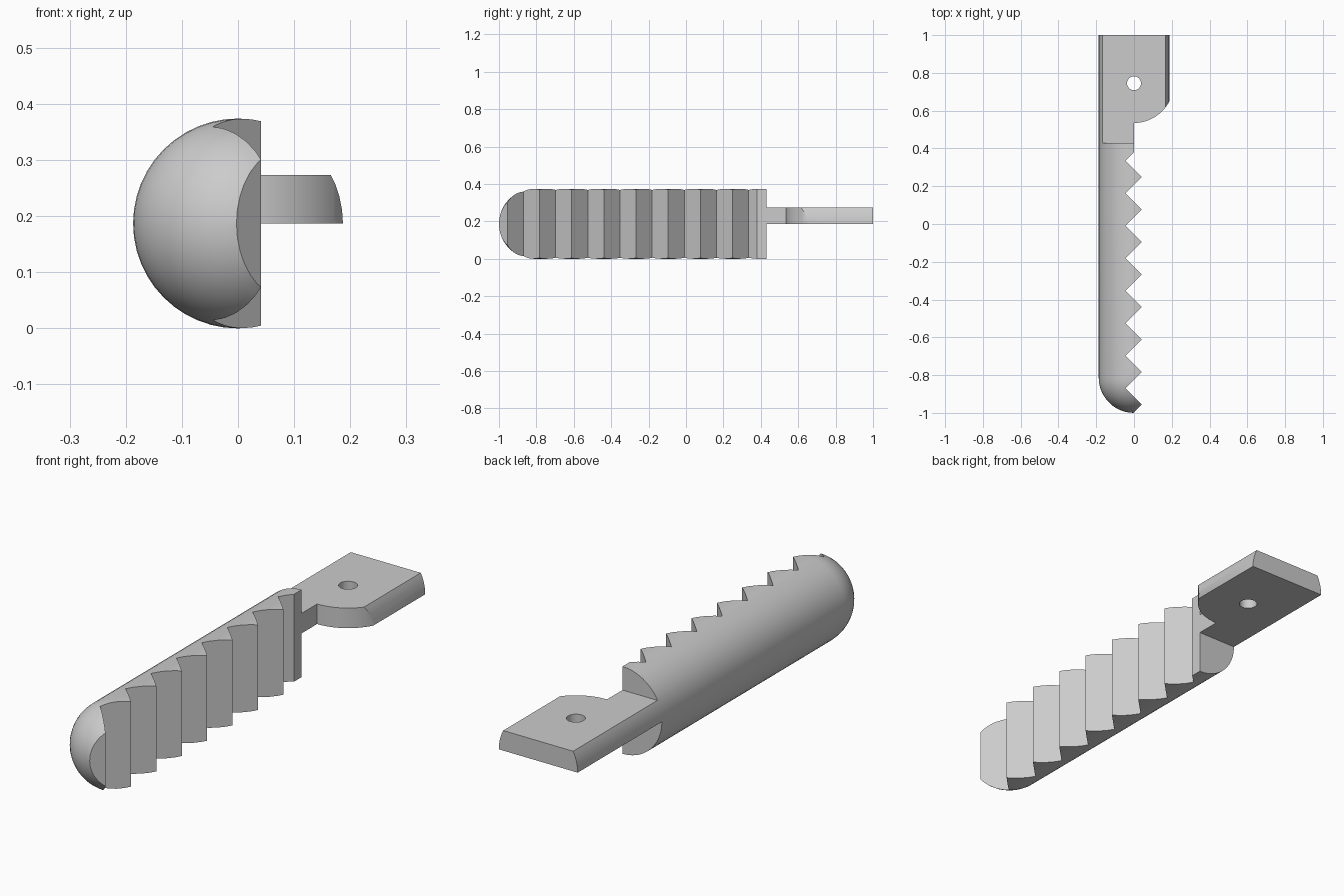
import bpy, bmesh, math
from mathutils import Matrix, Vector

old = bpy.data.objects.get("Cube")
if old:
    bpy.data.objects.remove(old, do_unlink=True)

R = 0.187          # handle radius, also the height of its axis
NOSE = R - 1       # centre of the rounded nose
SHOULDER = 0.43    # where the grip ends and the tang begins
HOLE = (0, 0.745)
PITCH = 0.172

grey = bpy.data.materials.new("grey")
grey.use_nodes = True
grey.diffuse_color = (0.6, 0.6, 0.6, 1)
grey.node_tree.nodes["Principled BSDF"].inputs["Base Color"].default_value = grey.diffuse_color


def make(name, bm):
    bmesh.ops.recalc_face_normals(bm, faces=bm.faces)
    mesh = bpy.data.meshes.new(name)
    bm.to_mesh(mesh)
    bm.free()
    mesh.materials.append(grey)
    ob = bpy.data.objects.new(name, mesh)
    bpy.context.collection.objects.link(ob)
    return ob


def prism(name, outline, z0, z1):
    bm = bmesh.new()
    face = bm.faces.new([bm.verts.new((x, y, z0)) for x, y in outline])
    side = bmesh.ops.extrude_face_region(bm, geom=[face])["geom"]
    bmesh.ops.translate(bm, vec=(0, 0, z1 - z0),
                        verts=[v for v in side if isinstance(v, bmesh.types.BMVert)])
    return make(name, bm)


def arc(centre, r, a0, a1, n):
    angles = [math.radians(a0 + (a1 - a0) * i / n) for i in range(n + 1)]
    return [(centre[0] + r * math.cos(a), centre[1] + r * math.sin(a)) for a in angles]


# Round bar with a hemispherical nose, revolved about its long axis
bm = bmesh.new()
points = [(0, 1)] + [(R, 1)] + arc((0, NOSE), R, 0, -90, 12)
verts = [bm.verts.new((x, y, R)) for x, y in points]
edges = [bm.edges.new(pair) for pair in zip(verts, verts[1:])]
bmesh.ops.spin(bm, geom=verts + edges, cent=Vector((0, 0, R)), axis=(0, 1, 0),
               angle=math.tau, steps=48)
bmesh.ops.remove_doubles(bm, verts=bm.verts, dist=0.0005)
handle = make("handle", bm)

# Plan outline: sawtooth grip edge, then the rounded corner of the tang
teeth = []
for i in range(8):
    tip = -0.955 + i * PITCH
    teeth += [(0.041, tip), (-0.045, tip + PITCH / 2)]
outline = [(-0.3, -1.1), (-0.1, -1.1)] + teeth + [(0, 0.38)]
outline += arc(HOLE, 0.21, -90, -25, 12) + [(0.3, 1.1), (-0.3, 1.1)]
plan = prism("plan_cutter", outline, -0.1, 0.5)

# Shoulders above and below the tang, and the mounting hole
box = [(-0.4, SHOULDER), (0.4, SHOULDER), (0.4, 1.2), (-0.4, 1.2)]
cutters = [
    (plan, "INTERSECT"),
    (prism("upper_shoulder_cutter", box, 0.273, 0.6), "DIFFERENCE"),
    (prism("lower_shoulder_cutter", box, -0.2, R), "DIFFERENCE"),
    (prism("hole_cutter", arc(HOLE, 0.037, 0, 345, 23), 0, 0.5), "DIFFERENCE"),
]

bpy.ops.object.select_all(action="DESELECT")
bpy.context.view_layer.objects.active = handle
handle.select_set(True)
for cutter, operation in cutters:
    mod = handle.modifiers.new(cutter.name, "BOOLEAN")
    mod.operation = operation
    mod.solver = "EXACT"
    mod.object = cutter
    bpy.ops.object.modifier_apply(modifier=mod.name)
    bpy.data.objects.remove(cutter, do_unlink=True)

bpy.ops.object.shade_smooth_by_angle(angle=math.radians(30))
